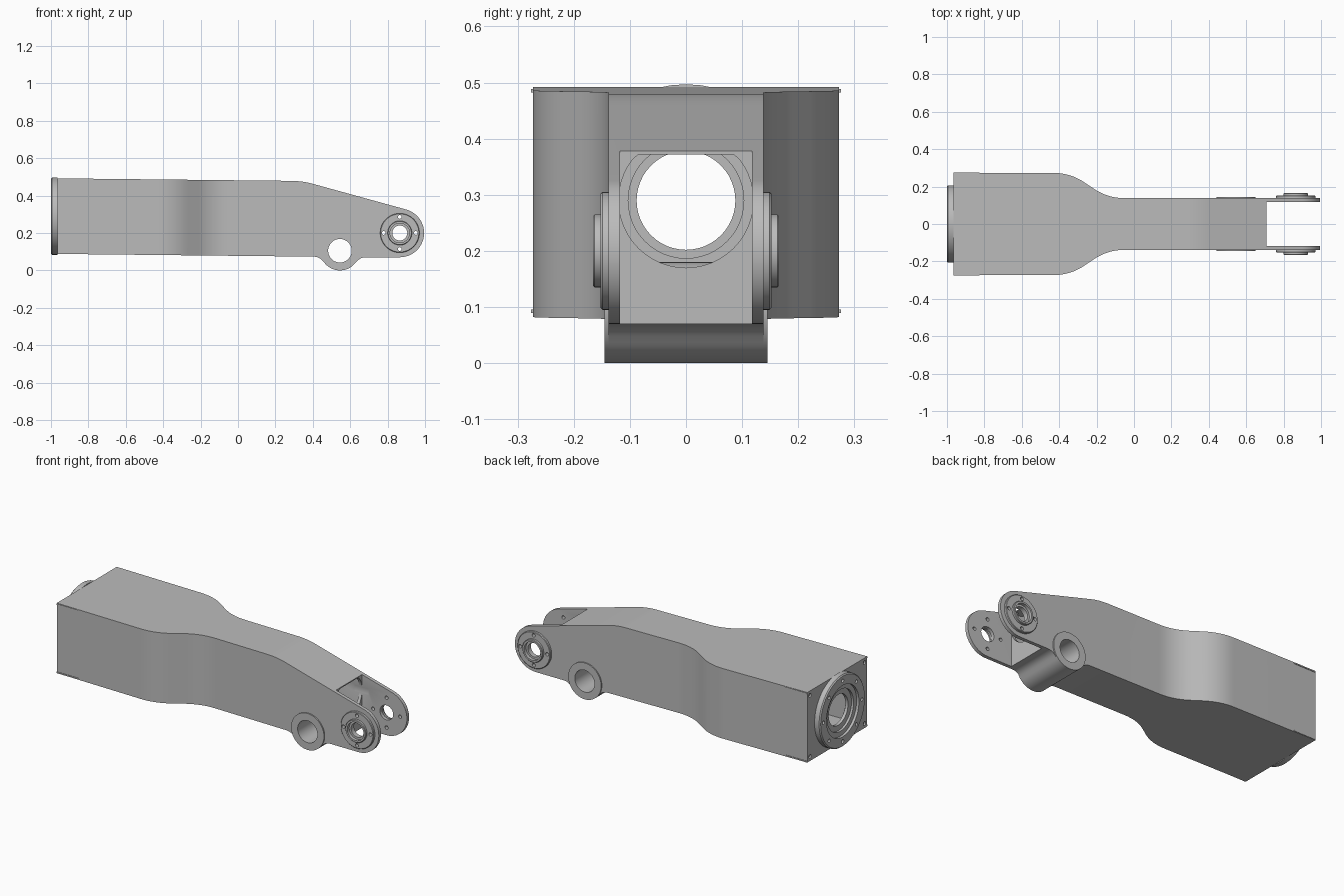
import bpy, bmesh
from math import cos, sin, pi, radians
from mathutils import Vector

if "Cube" in bpy.data.objects:
    bpy.data.objects.remove(bpy.data.objects["Cube"])

grey = bpy.data.materials.new("plain grey metal")
grey.use_nodes = True
GREY = (0.5, 0.5, 0.5, 1)
grey.diffuse_color = GREY
grey.node_tree.nodes["Principled BSDF"].inputs["Base Color"].default_value = GREY

LUG, BOSS, FLANGE_Z = (0.865, 0.2), (0.545, 0.105), 0.29


def finish(name, bm):
    bmesh.ops.remove_doubles(bm, verts=bm.verts, dist=1e-5)
    bmesh.ops.recalc_face_normals(bm, faces=bm.faces)
    mesh = bpy.data.meshes.new(name)
    bm.to_mesh(mesh)
    bm.free()
    mesh.materials.append(grey)
    ob = bpy.data.objects.new(name, mesh)
    bpy.context.collection.objects.link(ob)
    return ob


def arc(centre, r, start, end, n=24):
    angles = [radians(start + (end - start) * i / n) for i in range(n + 1)]
    return [(centre[0] + r * cos(a), centre[1] + r * sin(a)) for a in angles]


def circle(centre, r, n=48):
    return arc(centre, r, 0, 360, n)[:-1]


def rounded(points, n=8):
    """Round each corner (u, v, cut) with a curve reaching cut along both sides."""
    out = []
    for i, p in enumerate(points):
        if len(p) == 2 or p[2] == 0:
            out.append(tuple(p[:2]))
            continue
        c = Vector(p[:2])
        a, b = (c + (Vector(q[:2]) - c).normalized() * p[2]
                for q in (points[i - 1], points[(i + 1) % len(points)]))
        for k in range(n + 1):
            t = k / n
            out.append(tuple(a * (1 - t) ** 2 + c * 2 * t * (1 - t) + b * t * t))
    return out


def prism(name, points, axis, lo, hi):
    """Extrude a 2D outline along the given axis."""
    place = {"x": lambda u, v, d: (d, u, v),
             "y": lambda u, v, d: (u, d, v),
             "z": lambda u, v, d: (u, v, d)}[axis]
    bm = bmesh.new()
    face = bm.faces.new([bm.verts.new(place(u, v, lo)) for u, v in points])
    ext = bmesh.ops.extrude_face_region(bm, geom=[face])
    moved = [g for g in ext["geom"] if isinstance(g, bmesh.types.BMVert)]
    bmesh.ops.translate(bm, verts=moved, vec=place(0, 0, hi - lo))
    return finish(name, bm)


def ring(name, profile, centre, axis, side=1):
    """Spin a closed (radius, position) outline around an axis."""
    bm = bmesh.new()
    c = Vector(centre)
    d = Vector((1, 0, 0)) if axis == "x" else Vector((0, 1, 0))
    verts = [bm.verts.new(c + d * h * side + Vector((0, 0, r))) for r, h in profile]
    edges = [bm.edges.new((v, verts[i - 1])) for i, v in enumerate(verts)]
    bmesh.ops.spin(bm, geom=verts + edges, cent=c, axis=d, angle=2 * pi,
                   steps=48, use_merge=True)
    return finish(name, bm)


def cut(ob, cutter, operation="DIFFERENCE"):
    mod = ob.modifiers.new("cut", "BOOLEAN")
    mod.operation, mod.object, mod.solver = operation, cutter, "EXACT"
    bpy.context.view_layer.objects.active = ob
    bpy.ops.object.modifier_apply(modifier=mod.name)
    bpy.data.objects.remove(cutter)


def plan(wide, narrow, x0, x1):
    half = [(x0, wide), (-0.34, wide, 0.09), (-0.14, narrow, 0.09), (x1, narrow)]
    mirrored = [(p[0], -p[1], *p[2:]) for p in reversed(half)]
    return rounded(half + mirrored)


# Arm body: side outline intersected with the tapering plan outline
outline = rounded([(-0.965, 0.088), (-0.965, 0.492), (0.345, 0.478, 0.06)]
                  + arc(LUG, 0.13, 75, -90)
                  + [(0.655, 0.07, 0.03)] + arc(BOSS, 0.105, -40, -140)
                  + [(0.435, 0.073, 0.03)])
body = prism("arm_body", outline, "y", -0.4, 0.4)
cut(body, prism("plan_cutter", plan(0.273, 0.138, -0.99, 1.1), "z", -0.2, 0.8),
    "INTERSECT")

# Hollow inside, closed by an end plate and a bulkhead
void = prism("void", [(-0.95, 0.102), (-0.95, 0.478), (0.34, 0.466),
                      (0.69, 0.373), (0.69, 0.084)], "y", -0.4, 0.4)
cut(void, prism("void_plan", plan(0.255, 0.118, -0.97, 0.8), "z", -0.2, 0.8),
    "INTERSECT")
cut(body, void)

# Fork gap between the two lug plates
gap = [(0.708, -0.1), (1.1, -0.1), (1.1, 0.6), (0.708, 0.6)]
cut(body, prism("fork_gap", gap, "y", -0.118, 0.118))

# Bulkhead opening, end plate opening, pin holes
opening = [(y, min(z, 0.372)) for y, z in circle((0, FLANGE_Z), 0.12)]
cut(body, prism("bulkhead_hole", rounded(opening), "x", 0.66, 0.75))
cut(body, prism("end_hole", circle((0, FLANGE_Z), 0.103), "x", -1.1, -0.9))
cut(body, prism("boss_hole", circle(BOSS, 0.068), "y", -0.4, 0.4))
cut(body, prism("lug_hole", circle(LUG, 0.042), "y", -0.4, 0.4))

# Corner bolt holes in the end plate
for y in (-0.248, 0.248):
    for z in (0.114, 0.466):
        cut(body, prism("corner_hole", circle((y, z), 0.011, 16), "x", -1.1, -0.955))

parts = [body]

# End flange with stepped bore
flange = ring("end_flange", [(0.103, -0.945), (0.12, -0.945), (0.12, -0.964),
                             (0.207, -0.964), (0.207, -0.994), (0.201, -1.0),
                             (0.148, -1.0), (0.148, -0.985), (0.12, -0.985),
                             (0.12, -0.972), (0.088, -0.972), (0.088, -0.955),
                             (0.103, -0.955)], (0, 0, FLANGE_Z), "x")
for y, z in circle((0, FLANGE_Z), 0.175, 8):
    cut(flange, prism("flange_bolt_hole", circle((y, z), 0.01, 16), "x", -1.1, -0.985))
parts.append(flange)

# Cross tube with flat collars through the lower boss
parts.append(ring("cross_tube", [(0.063, -0.14), (0.075, -0.14),
                                 (0.075, 0.14), (0.063, 0.14)],
                  (BOSS[0], 0, BOSS[1]), "y"))

for side, label in ((-1, "front"), (1, "back")):
    parts.append(ring(label + "_tube_collar", [(0.063, 0.136), (0.105, 0.136),
                                               (0.105, 0.145), (0.063, 0.145)],
                      (BOSS[0], 0, BOSS[1]), "y", side))
    # Stepped bearing housing on each lug
    parts.append(ring(label + "_bearing_housing",
                      [(0.04, 0.136), (0.105, 0.136), (0.105, 0.149), (0.102, 0.152),
                       (0.065, 0.152), (0.065, 0.163), (0.062, 0.166),
                       (0.052, 0.166), (0.052, 0.148), (0.04, 0.148)],
                      (LUG[0], 0, LUG[1]), "y", side))
    # Thin end sleeve strips along the top and bottom corners
    for z, height in ((0.482, "upper"), (0.089, "lower")):
        strip = [(-0.965, z), (-0.825, z), (-0.825, z + 0.007), (-0.965, z + 0.007)]
        parts.append(prism(f"{label}_{height}_seam", strip, "y",
                           side * 0.27, side * 0.276))

# Four bolt holes around each lug bore
for x, z in circle(LUG, 0.086, 4):
    for part in [p for p in parts if p is body or "bearing" in p.name]:
        cut(part, prism("lug_bolt_hole", circle((x, z), 0.01, 16), "y", -0.4, 0.4))

bpy.ops.object.select_all(action="DESELECT")
for part in parts:
    part.select_set(True)
bpy.context.view_layer.objects.active = body
bpy.ops.object.shade_smooth_by_angle(angle=radians(30))
